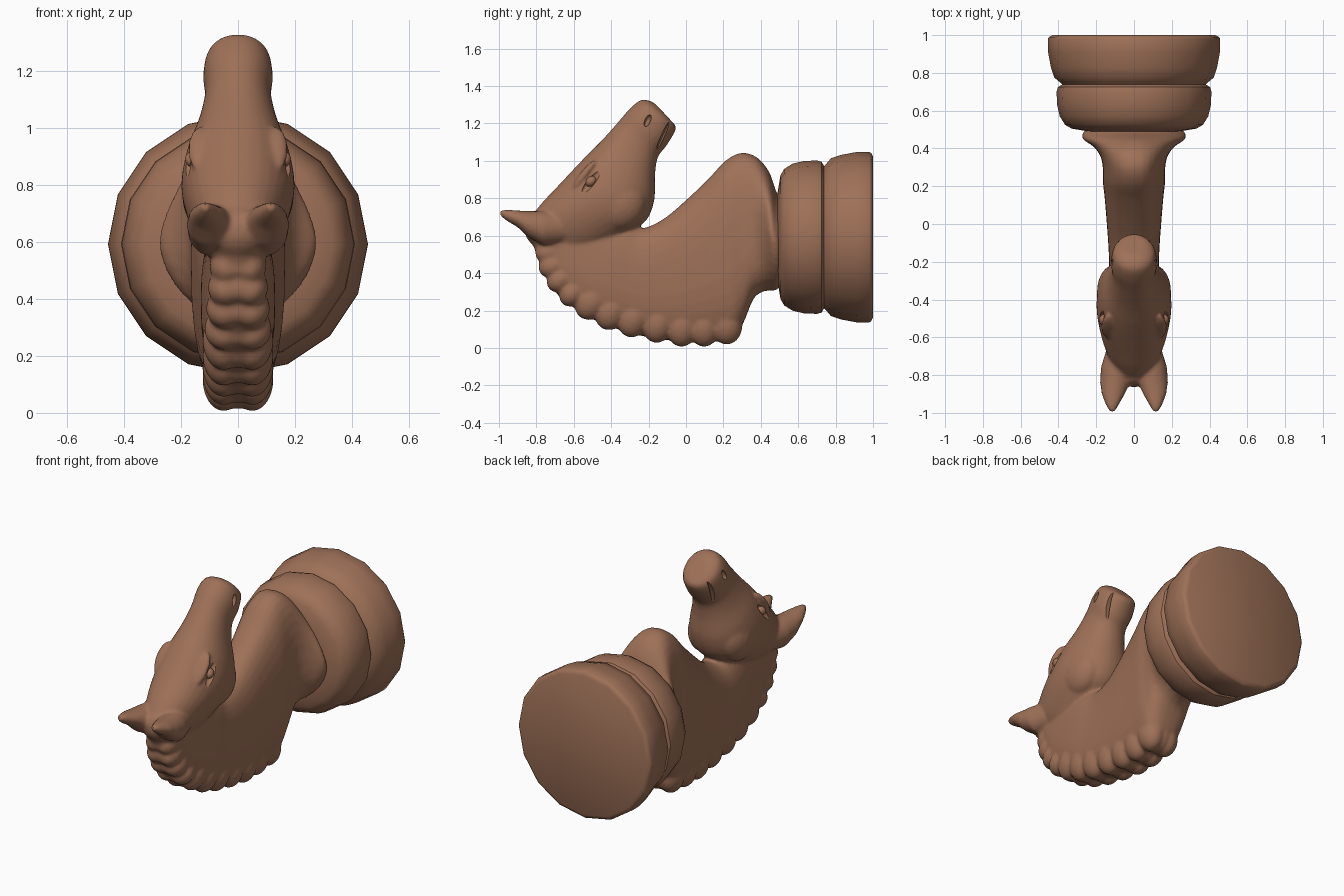
import bpy, bmesh, math
from mathutils import Matrix, Vector

if "Cube" in bpy.data.objects:
    bpy.data.objects.remove(bpy.data.objects["Cube"])

wood = bpy.data.materials.new("brown wood")
wood.diffuse_color = (0.345, 0.165, 0.097, 1)
wood.use_nodes = True
wood.node_tree.nodes["Principled BSDF"].inputs["Base Color"].default_value = wood.diffuse_color


def finish(bm, name):
    bmesh.ops.recalc_face_normals(bm, faces=bm.faces)
    me = bpy.data.meshes.new(name)
    bm.to_mesh(me)
    bm.free()
    ob = bpy.data.objects.new(name, me)
    bpy.context.collection.objects.link(ob)
    me.materials.append(wood)
    return ob


def activate(ob):
    bpy.ops.object.select_all(action='DESELECT')
    ob.select_set(True)
    bpy.context.view_layer.objects.active = ob


def spow(v, p):
    return math.copysign(abs(v) ** p, v)


def skin(bm, rings):
    rings = [[bm.verts.new(p) for p in r] for r in rings]
    n = len(rings[0])
    for a, b in zip(rings, rings[1:]):
        for i in range(n):
            bm.faces.new((a[i], a[(i + 1) % n], b[(i + 1) % n], b[i]))
    bm.faces.new(rings[0])
    bm.faces.new(rings[-1])


def smooth_stations(st, steps=5):
    """Catmull-Rom interpolation of station tuples."""
    out = []
    for i in range(len(st) - 1):
        p = [st[max(0, min(len(st) - 1, i + k))] for k in (-1, 0, 1, 2)]
        for s in range(steps):
            t = s / steps
            out.append([0.5 * (2 * b + (c - a) * t + (2 * a - 5 * b + 4 * c - d) * t * t
                               + (3 * b - a - 3 * c + d) * t ** 3) for a, b, c, d in zip(*p)])
    return out + [list(st[-1])]


def loft(stations, name, power, n=32):
    """Station: (y, z) on one edge, (y, z) on the other edge, half width."""
    bm = bmesh.new()
    rings = []
    for y0, z0, y1, z1, w in smooth_stations(stations):
        ring = []
        for i in range(n):
            a = 2 * math.pi * i / n
            c, s = spow(math.cos(a), power(w)), spow(math.sin(a), power(w))
            ring.append((w * s, (y0 + y1) / 2 + c * (y0 - y1) / 2, (z0 + z1) / 2 + c * (z0 - z1) / 2))
        rings.append(ring)
    skin(bm, rings)
    return finish(bm, name)


def blob(name, pos, scale, angle=0.0):
    bm = bmesh.new()
    m = Matrix.Translation(pos) @ Matrix.Rotation(angle, 4, 'X')
    bmesh.ops.create_uvsphere(bm, u_segments=20, v_segments=12, radius=1,
                              matrix=m @ Matrix.Diagonal((*scale, 1)))
    return finish(bm, name)


# turned base: two rounded rings, 16 sides, axis along y
profile = [(0.49, 0.24), (0.505, 0.33), (0.525, 0.365), (0.57, 0.393), (0.63, 0.407), (0.70, 0.41),
           (0.725, 0.403), (0.738, 0.38), (0.75, 0.392), (0.775, 0.422), (0.83, 0.44), (0.91, 0.455),
           (0.98, 0.456), (0.99, 0.45), (1.0, 0.43)]
bm = bmesh.new()
skin(bm, [[(r * math.cos(k * math.pi / 8), y, 0.592 + r * math.sin(k * math.pi / 8))
           for k in range(16)] for y, r in profile])
base = finish(bm, "turned_base")
activate(base)
bpy.ops.object.shade_smooth_by_angle(angle=math.radians(40))

# neck: throat edge, mane edge, half width; the wide collar is more diamond-like
parts = [loft([
    (0.51, 0.80, 0.51, 0.34, 0.24), (0.485, 0.83, 0.485, 0.31, 0.27), (0.45, 0.93, 0.45, 0.305, 0.272),
    (0.41, 0.99, 0.41, 0.30, 0.215), (0.36, 1.03, 0.36, 0.26, 0.178), (0.29, 1.042, 0.305, 0.13, 0.165),
    (0.21, 1.00, 0.25, 0.055, 0.165), (0.12, 0.905, 0.15, 0.04, 0.155), (0.0, 0.79, 0.03, 0.035, 0.145),
    (-0.12, 0.69, -0.13, 0.045, 0.135), (-0.23, 0.64, -0.32, 0.085, 0.13), (-0.30, 0.66, -0.52, 0.165, 0.13),
    (-0.36, 0.70, -0.69, 0.29, 0.12), (-0.42, 0.74, -0.77, 0.44, 0.11), (-0.48, 0.79, -0.80, 0.58, 0.105),
    (-0.55, 0.83, -0.80, 0.68, 0.08)], "neck", lambda w: 0.78 + max(0, w - 0.17) * 4.2)]

# head: forehead edge, jaw edge, half width
parts.append(loft([
    (-0.80, 0.62, -0.58, 0.46, 0.08), (-0.82, 0.70, -0.46, 0.52, 0.135), (-0.775, 0.77, -0.34, 0.585, 0.17),
    (-0.70, 0.85, -0.26, 0.64, 0.192), (-0.625, 0.93, -0.20, 0.70, 0.198), (-0.54, 1.02, -0.168, 0.80, 0.178),
    (-0.45, 1.11, -0.165, 0.93, 0.137), (-0.365, 1.205, -0.15, 1.02, 0.116), (-0.295, 1.285, -0.105, 1.08, 0.122),
    (-0.235, 1.327, -0.06, 1.155, 0.108), (-0.175, 1.312, -0.055, 1.185, 0.068),
    (-0.135, 1.275, -0.08, 1.215, 0.03)],
    "head", lambda w: 0.94))

# ears: lofted cones pointing forward, joined by a poll between them
for side in (-1, 1):
    bm = bmesh.new()
    rings = []
    for x, y, z, rx, rz in [(0.115, -0.995, 0.722, 0.012, 0.014), (0.115, -0.96, 0.71, 0.034, 0.03),
                            (0.110, -0.90, 0.69, 0.062, 0.045), (0.100, -0.84, 0.66, 0.080, 0.072),
                            (0.092, -0.76, 0.64, 0.084, 0.092), (0.075, -0.66, 0.64, 0.07, 0.08)]:
        rings.append([(side * (x + rx * math.cos(k * math.pi / 10)), y,
                       z + rz * math.sin(k * math.pi / 10)) for k in range(20)])
    skin(bm, rings)
    parts.append(finish(bm, "ear"))
parts.append(blob("poll", (0, -0.75, 0.635), (0.115, 0.115, 0.105)))
parts.append(blob("poll_back", (0, -0.72, 0.58), (0.105, 0.105, 0.10)))

# mane: wide rounded locks along the crest, each of two overlapping halves
crest = [(0.225, 0.018), (0.10, 0.006), (-0.03, 0.006), (-0.17, 0.028), (-0.31, 0.058), (-0.44, 0.10),
         (-0.56, 0.16), (-0.66, 0.235), (-0.735, 0.32), (-0.785, 0.41), (-0.805, 0.495)]
for i, (y, z) in enumerate(crest):
    a, b = crest[max(0, i - 1)], crest[min(len(crest) - 1, i + 1)]
    tan = Vector((0, b[0] - a[0], b[1] - a[1])).normalized()
    inward = Vector((0, tan.z, -tan.y))
    wide = 1 - 0.2 * max(0, i - 6) / 4
    depth = 0.11 if i < 7 else 0.08
    for side in (-1, 0, 1):
        parts.append(blob("mane_lock", Vector((side * 0.05 * wide, y, z + 0.008 * (side == 0))) + inward * depth,
                          (0.075 * wide, 0.088 if i < 7 else 0.066, depth),
                          math.atan2(-inward.y, inward.z)))

# cheekbones and brows
for side in (-1, 1):
    parts.append(blob("cheek", (side * 0.10, -0.36, 0.77), (0.097, 0.15, 0.14), 0.6))
    parts.append(blob("brow", (side * 0.135, -0.545, 0.925), (0.04, 0.10, 0.022), math.radians(52)))

# fuse into one carved body
activate(parts[0])
for p in parts:
    p.select_set(True)
bpy.ops.object.join()
body = bpy.context.object
body.name = "horse_head_and_neck"
rm = body.modifiers.new("fuse", 'REMESH')
rm.mode = 'VOXEL'
rm.voxel_size = 0.01
sm = body.modifiers.new("soften", 'SMOOTH')
sm.factor = 0.5
sm.iterations = 7
for m in ("fuse", "soften"):
    bpy.ops.object.modifier_apply(modifier=m)

# carve mouth, nostrils and eye sockets
cutters = []
for side in (-1, 1):
    cutters.append(blob("mouth_cutter", (side * 0.10, -0.125, 1.13), (0.055, 0.09, 0.009), math.radians(66)))
    cutters.append(blob("nostril_cutter", (side * 0.115, -0.205, 1.215), (0.035, 0.034, 0.015), math.radians(66)))
    cutters.append(blob("socket_cutter", (side * 0.19, -0.505, 0.895), (0.04, 0.09, 0.024), math.radians(52)))
for c in cutters:
    activate(body)
    bo = body.modifiers.new("carve", 'BOOLEAN')
    bo.operation = 'DIFFERENCE'
    bo.object = c
    bo.solver = 'EXACT'
    bpy.ops.object.modifier_apply(modifier="carve")
    bpy.data.objects.remove(c)
body.data.materials.clear()
body.data.materials.append(wood)
body.data.polygons.foreach_set("material_index", [0] * len(body.data.polygons))
activate(body)
bpy.ops.object.shade_smooth_by_angle(angle=math.radians(45))

# eyes
for side, label in ((-1, "left"), (1, "right")):
    eye = blob(label + "_eye", (side * 0.156, -0.508, 0.89), (0.03, 0.032, 0.026), math.radians(40))
    activate(eye)
    bpy.ops.object.shade_smooth()
